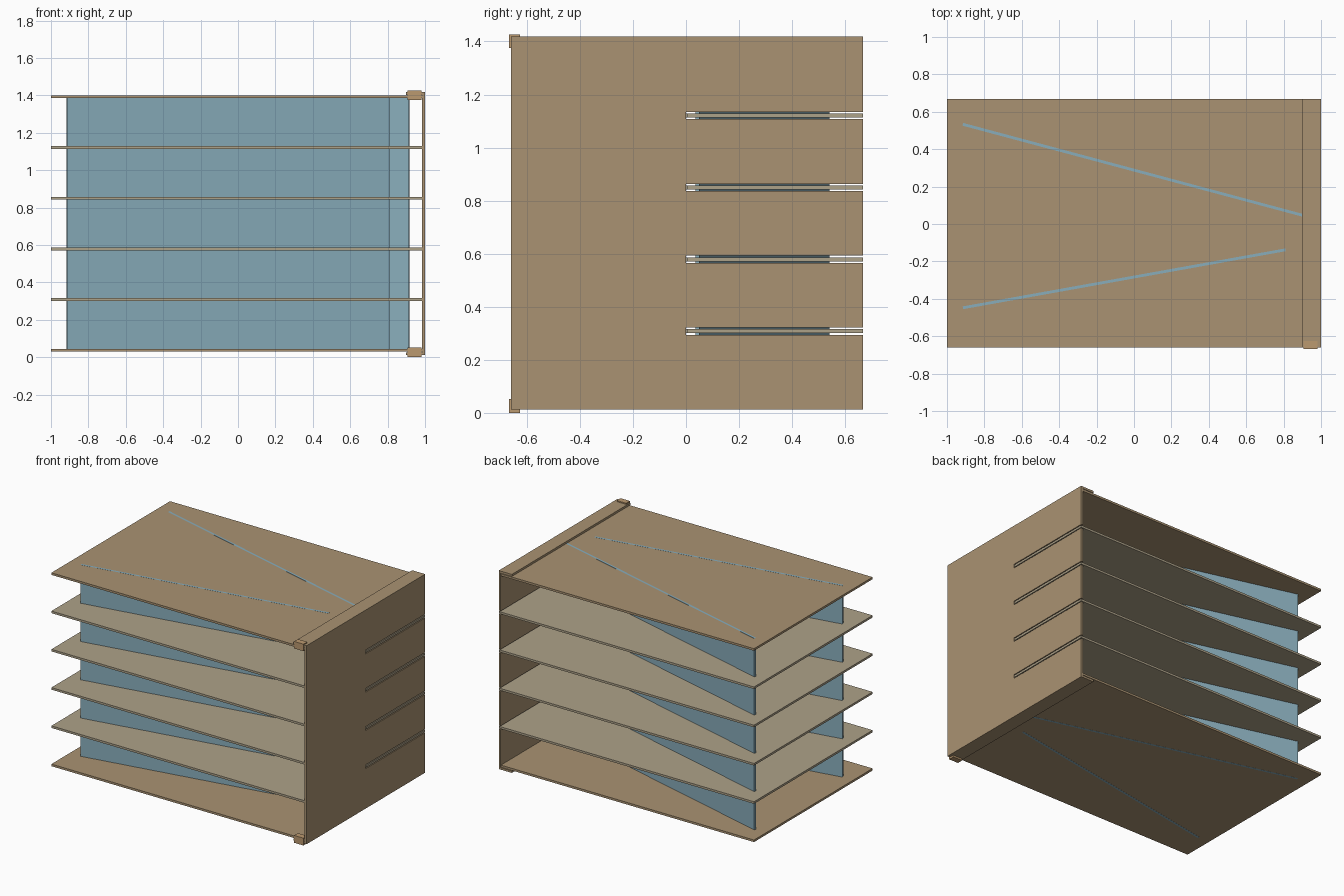
import bpy, bmesh, math
from mathutils import Matrix, Vector

if "Cube" in bpy.data.objects:
    bpy.data.objects.remove(bpy.data.objects["Cube"])


def material(name, rgb):
    m = bpy.data.materials.new(name)
    m.diffuse_color = (*rgb, 1)
    m.use_nodes = True
    m.node_tree.nodes["Principled BSDF"].inputs["Base Color"].default_value = m.diffuse_color
    return m


WOOD = material("wood", (0.40, 0.29, 0.17))
PALE = material("pale_wood", (0.42, 0.36, 0.25))
BLOCK = material("block_wood", (0.50, 0.32, 0.16))
BLUE = material("blue_panel", (0.25, 0.42, 0.50))


def finish(name, bm, mat):
    bmesh.ops.recalc_face_normals(bm, faces=bm.faces[:])
    me = bpy.data.meshes.new(name)
    bm.to_mesh(me)
    bm.free()
    me.materials.append(mat)
    ob = bpy.data.objects.new(name, me)
    bpy.context.collection.objects.link(ob)
    return ob


def add_box(bm, lo, hi):
    lo, hi = Vector(lo), Vector(hi)
    bmesh.ops.create_cube(bm, size=1, matrix=Matrix.Translation((lo + hi) / 2)
                          @ Matrix.Diagonal((*(hi - lo), 1)))


def add_prism(bm, points, offset):
    face = bm.faces.new([bm.verts.new(p) for p in points])
    ext = bmesh.ops.extrude_face_region(bm, geom=[face], use_keep_orig=True)
    moved = [g for g in ext["geom"] if isinstance(g, bmesh.types.BMVert)]
    bmesh.ops.translate(bm, verts=moved, vec=offset)


Y0, Y1 = -0.66, 0.667
T = 0.015
SIDE_X = 0.985
levels = [0.037 + 0.271 * i for i in range(6)]

# Shelves: the four middle ones have a rear tongue passing through the side slots
for i, z in enumerate(levels):
    bm = bmesh.new()
    tip = 1.0 if 0 < i < 5 else SIDE_X - 0.002
    base = SIDE_X - 0.002
    outline = [(-1, Y0), (base, Y0), (base, 0.003), (tip, 0.003), (tip, Y1), (-1, Y1)]
    if tip == base:
        outline = [(-1, Y0), (base, Y0), (base, Y1), (-1, Y1)]
    add_prism(bm, [(x, y, z - T / 2) for x, y in outline], (0, 0, T))
    finish(f"shelf_{i + 1}", bm, PALE if 0 < i < 5 else WOOD)

# Side panel: comb-shaped plate with slots open at the back
bm = bmesh.new()
Z0, Z1 = 0.012, 1.418
comb = [(Y1, Z0)]
for z in levels[1:5]:
    comb += [(Y1, z - 0.0135), (0, z - 0.0135), (0, z + 0.0135), (Y1, z + 0.0135)]
comb += [(Y1, Z1), (Y0, Z1), (Y0, Z0)]
add_prism(bm, [(SIDE_X, y, z) for y, z in comb], (1 - SIDE_X, 0, 0))
finish("side_panel", bm, WOOD)

# Flanges folded over the top and bottom shelves
for name, a, b in (("top_flange", 1.403, Z1), ("bottom_flange", Z0, 0.026)):
    bm = bmesh.new()
    add_box(bm, (0.898, Y0, a), (SIDE_X, Y1, b))
    finish(name, bm, WOOD)

# Corner blocks at the front
for name, a, b in (("top_corner_block", 1.376, 1.426), ("bottom_corner_block", 0, 0.052)):
    bm = bmesh.new()
    add_box(bm, (0.907, -0.667, a), (0.98, -0.625, b))
    finish(name, bm, BLOCK)

# Slanted upright dividers running through all shelves
for name, p, q in (("rear_divider", (-0.915, 0.533), (0.915, 0.043)),
                   ("front_divider", (-0.915, -0.448), (0.81, -0.138))):
    p, q = Vector(p), Vector(q)
    d = q - p
    bm = bmesh.new()
    add_box(bm, (-d.length / 2, -T / 2, 0.029), (d.length / 2, T / 2, 1.4))
    mid = (p + q) / 2
    bm.transform(Matrix.Translation((mid.x, mid.y, 0))
                 @ Matrix.Rotation(math.atan2(d.y, d.x), 4, 'Z'))
    finish(name, bm, BLUE)
